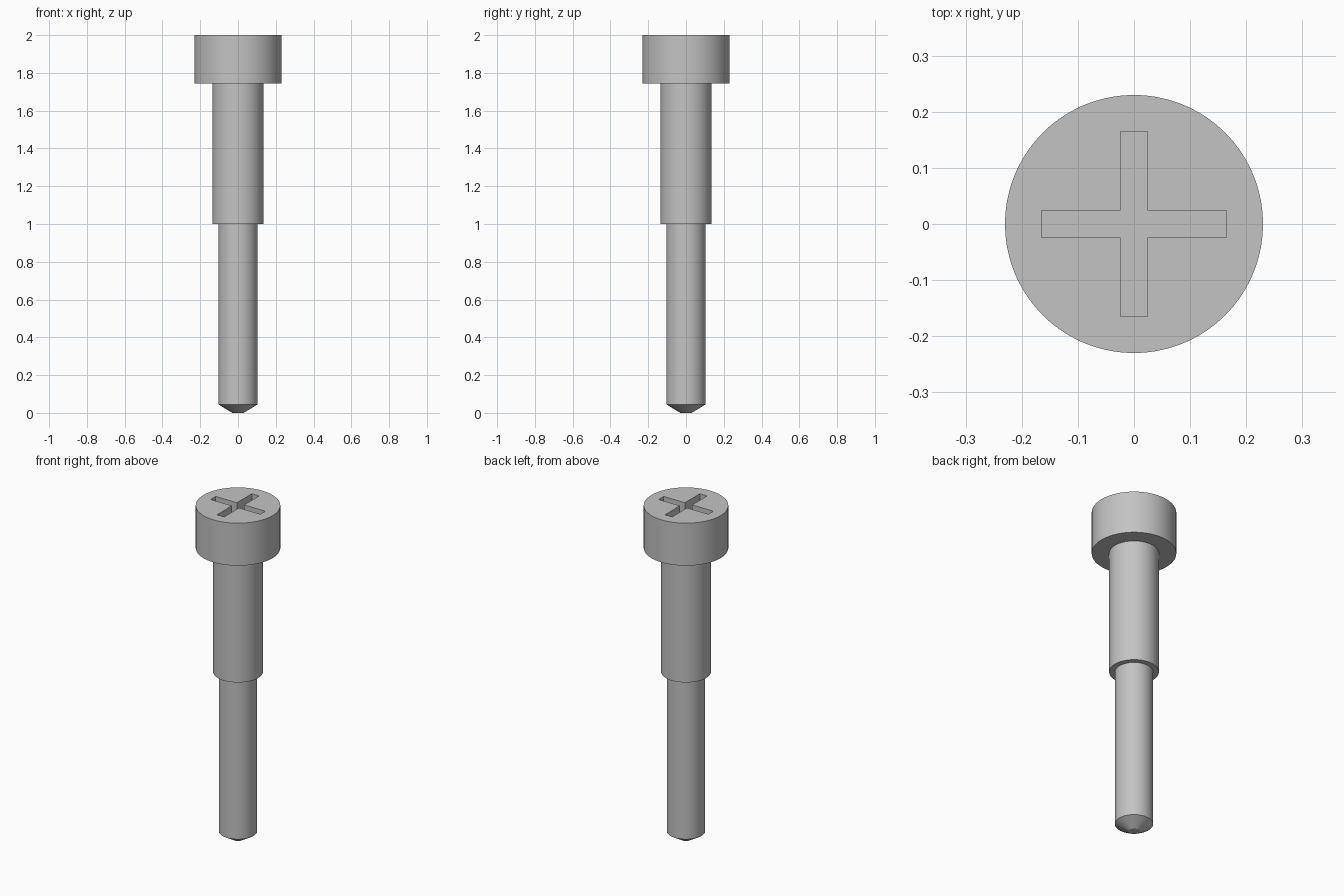
import bpy
import bmesh
import math
from mathutils import Matrix, Vector

cube = bpy.data.objects.get("Cube")
if cube:
    bpy.data.objects.remove(cube, do_unlink=True)

# Plain grey metal
steel = bpy.data.materials.new("grey_steel")
steel.use_nodes = True
steel.diffuse_color = (0.55, 0.55, 0.55, 1)
steel.node_tree.nodes["Principled BSDF"].inputs["Base Color"].default_value = steel.diffuse_color


def add_object(name, bm):
    bmesh.ops.recalc_face_normals(bm, faces=bm.faces[:])
    mesh = bpy.data.meshes.new(name)
    bm.to_mesh(mesh)
    bm.free()
    mesh.materials.append(steel)
    obj = bpy.data.objects.new(name, mesh)
    bpy.context.collection.objects.link(obj)
    return obj


def turned(name, profile, sides=72):
    """Stack rings of (radius, z) into a closed turned solid."""
    bm = bmesh.new()
    rings = []
    for r, z in profile:
        angles = [2 * math.pi * i / sides for i in range(sides)]
        rings.append([bm.verts.new((r * math.cos(a), r * math.sin(a), z)) for a in angles])
    for low, high in zip(rings, rings[1:]):
        for i in range(sides):
            j = (i + 1) % sides
            bm.faces.new((low[i], low[j], high[j], high[i]))
    bm.faces.new(rings[0])
    bm.faces.new(rings[-1])
    return add_object(name, bm)


def cross_prism(name, reach, half_width, bottom, top):
    """Plus-shaped prism, three outline points per quarter turn."""
    bm = bmesh.new()
    quarter = [(reach, -half_width), (reach, half_width), (half_width, half_width)]
    outline = []
    for k in range(4):
        turn = Matrix.Rotation(k * math.pi / 2, 3, "Z")
        outline += [bm.verts.new(turn @ Vector((x, y, bottom))) for x, y in quarter]
    base = bm.faces.new(outline)
    grown = bmesh.ops.extrude_face_region(bm, geom=[base])["geom"]
    raised = [v for v in grown if isinstance(v, bmesh.types.BMVert)]
    bmesh.ops.translate(bm, verts=raised, vec=(0, 0, top - bottom))
    return add_object(name, bm)


# Blunt tip, shank, shoulder and head, turned as one piece
screw = turned("shoulder_screw", [
    (0.03, 0), (0.104, 0.045),
    (0.104, 1.0), (0.135, 1.0),
    (0.135, 1.745), (0.23, 1.745),
    (0.23, 2.0),
])

# Cross recess in the head
cutter = cross_prism("cross_slot_cutter", 0.165, 0.024, 1.9, 2.1)
cutter.hide_render = True
cut = screw.modifiers.new("cross_slot", "BOOLEAN")
cut.operation = "DIFFERENCE"
cut.solver = "EXACT"
cut.object = cutter

bpy.ops.object.select_all(action="DESELECT")
screw.select_set(True)
bpy.context.view_layer.objects.active = screw
bpy.ops.object.modifier_apply(modifier=cut.name)
bpy.data.objects.remove(cutter, do_unlink=True)
bpy.ops.object.shade_smooth_by_angle(angle=math.radians(25))
